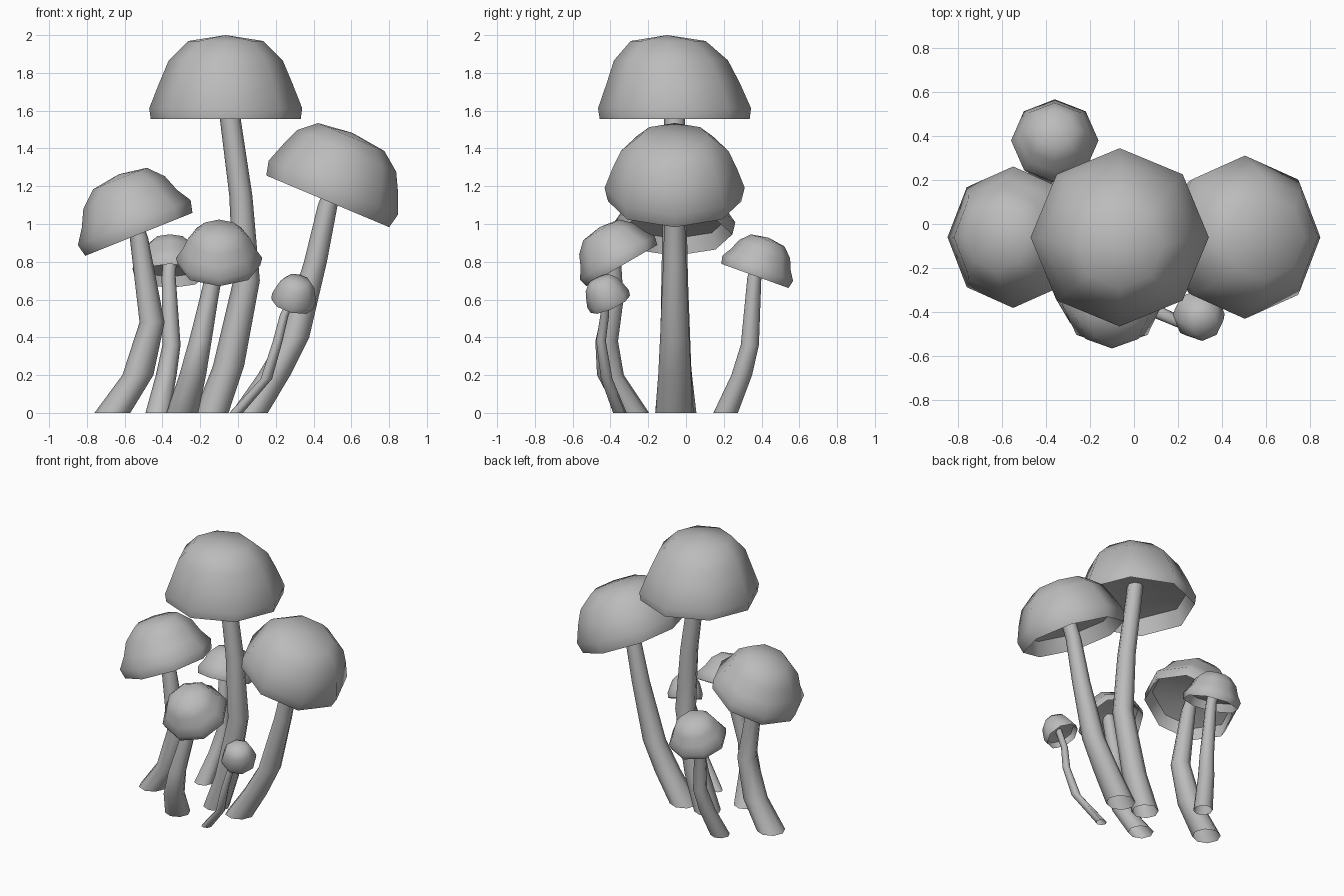
import bpy, bmesh, math
from mathutils import Vector

SIDES = 8

cube = bpy.data.objects.get("Cube")
if cube:
    bpy.data.objects.remove(cube, do_unlink=True)

grey = bpy.data.materials.new("plain_grey")
grey.use_nodes = True
colour = (0.5, 0.5, 0.5, 1)
grey.diffuse_color = colour
grey.node_tree.nodes["Principled BSDF"].inputs["Base Color"].default_value = colour

# Cap sections as (radius, height) fractions
CEILING = [(0, .35), (.5, .33), (.89, .26), (.98, 0)]
CROWN = [(.87, .43), (.745, .7), (.49, .93), (0, 1)]
FULL_CROWN = [(.91, .5), (.79, .74), (.53, .94), (0, 1)]


def ring(bm, centre, radius):
    """Horizontal ring of vertices, or a single one at a pole."""
    if radius == 0:
        return [bm.verts.new(centre)]
    angles = [math.tau * i / SIDES for i in range(SIDES)]
    return [bm.verts.new(Vector(centre) + radius * Vector((math.cos(a), math.sin(a), 0)))
            for a in angles]


def bridge(bm, low, high):
    """Join two neighbouring rings with faces."""
    for i in range(SIDES):
        j = (i + 1) % SIDES
        if len(low) == 1:
            bm.faces.new((low[0], high[j], high[i]))
        elif len(high) == 1:
            bm.faces.new((low[i], low[j], high[0]))
        else:
            bm.faces.new((low[i], low[j], high[j], high[i]))


def finish(bm, name):
    mesh = bpy.data.meshes.new(name)
    bm.to_mesh(mesh)
    bm.free()
    mesh.materials.append(grey)
    obj = bpy.data.objects.new(name, mesh)
    bpy.context.collection.objects.link(obj)
    bpy.ops.object.select_all(action='DESELECT')
    obj.select_set(True)
    bpy.context.view_layer.objects.active = obj
    bpy.ops.object.shade_smooth_by_angle(angle=math.radians(55))


def cap(name, centre, radius, height, axis, lean, bulge, crown):
    """Dome with a recessed underside, tilted along axis, crown shifted by lean."""
    bm = bmesh.new()
    profile = CEILING + [bulge] + crown
    rings = [ring(bm, (lean[0] * h * h, lean[1] * h * h, h * height), r * radius)
             for r, h in profile]
    for low, high in zip(rings, rings[1:]):
        bridge(bm, low, high)
    turn = Vector((0, 0, 1)).rotation_difference(axis)
    for v in bm.verts:
        v.co = turn @ v.co + Vector(centre)
    finish(bm, name)


def stem(name, path, r_base, r_top):
    """Bent open tube with level rings, tapering quickly near the foot."""
    bm = bmesh.new()
    top = path[-1][2]
    rings = [ring(bm, p, r_top + (r_base - r_top) * (1 - p[2] / top) ** 1.5) for p in path]
    for low, high in zip(rings, rings[1:]):
        bridge(bm, low, high)
    finish(bm, name)


def mushroom(name, centre, radius, height, tilt, lean, path, r_base, r_top,
             bulge=(1.03, .2), crown=CROWN):
    axis = Vector((*tilt, 1)).normalized()
    cap(name + "_cap", centre, radius, height, axis, lean, bulge, crown)
    end = Vector(centre) + axis * height * .42
    stem(name + "_stem", path + [tuple(end)], r_base, r_top)


# Tall middle mushroom
mushroom("tall", (-.065, -.06, 1.555), .405, .445, (0, 0), (0, -.04),
         [(-.14, -.05, 0), (-.05, -.055, .25), (.045, -.06, .7),
          (.015, -.06, 1.15), (-.04, -.06, 1.55)], .09, .054, bulge=(1, .13))

# Large mushroom on the left, leaning outward
mushroom("left", (.475, -.06, 1.12), .36, .385, (.42, 0), (-.02, 0),
         [(.06, -.065, 0), (.19, -.06, .2), (.3, -.06, .4),
          (.41, -.06, .8), (.475, -.06, 1.1)], .098, .05, crown=FULL_CROWN)

# Medium mushroom on the right, leaning outward
mushroom("right", (-.525, -.06, .945), .312, .335, (-.4, 0), (.02, 0),
         [(-.665, -.04, 0), (-.53, -.05, .2), (-.455, -.06, .48),
          (-.525, -.06, .93)], .095, .046)

# Short mushroom in front
mushroom("front", (-.1, -.34, .78), .222, .235, (0, -.58), (0, 0),
         [(-.295, -.28, 0), (-.24, -.4, .2), (-.2, -.42, .38),
          (-.155, -.38, .6)], .085, .042)

# Short mushroom at the back
mushroom("back", (-.36, .365, .725), .193, .215, (0, .36), (0, 0),
         [(-.425, .21, 0), (-.38, .295, .2), (-.352, .338, .36),
          (-.367, .362, .72)], .065, .036)

# Smallest mushroom
mushroom("small", (.288, -.4, .575), .116, .16, (.26, -.45), (0, 0),
         [(-.01, -.35, 0), (.15, -.42, .18), (.21, -.45, .38),
          (.245, -.43, .52)], .036, .022, crown=FULL_CROWN)
